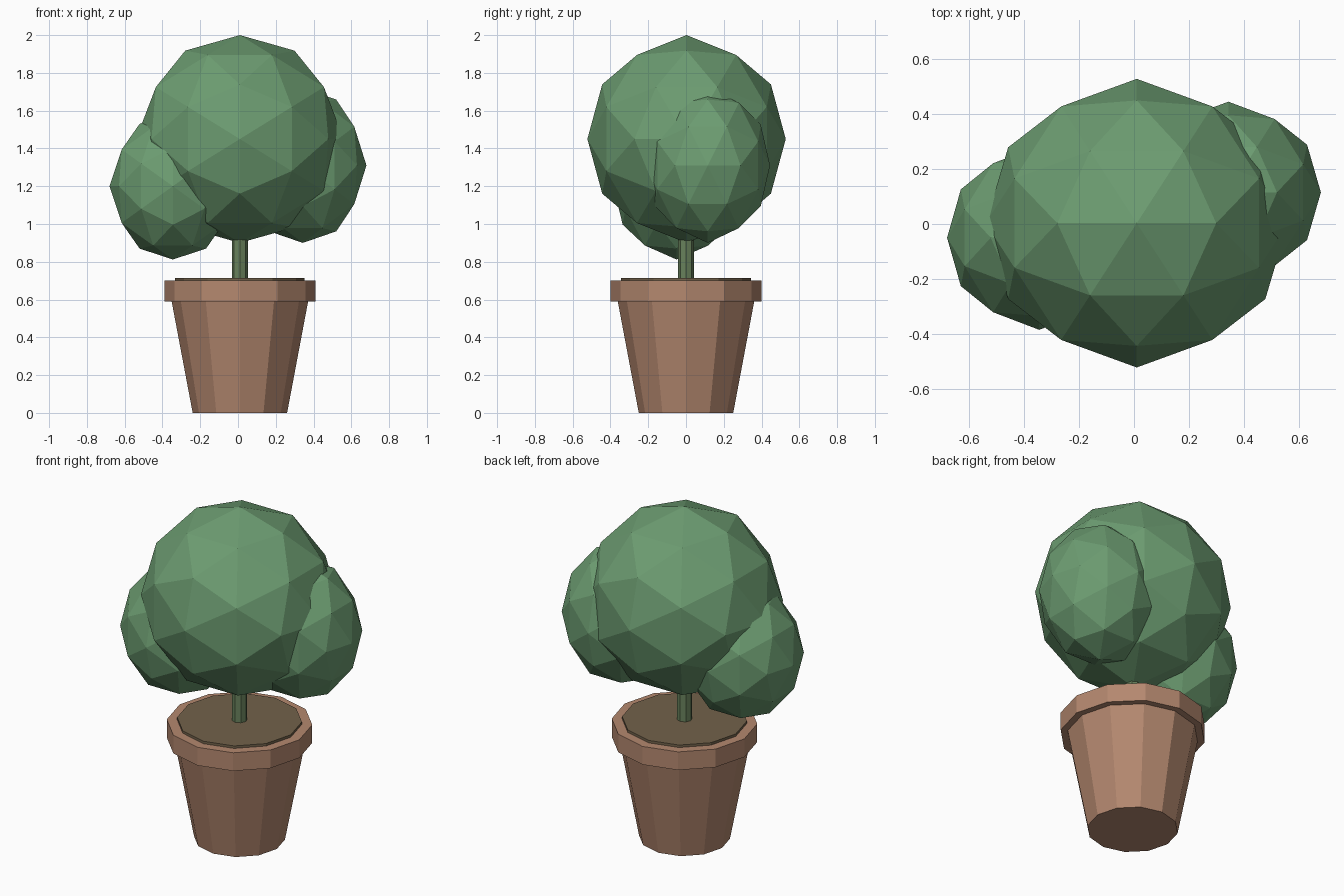
import bpy, bmesh, math
from itertools import combinations
from mathutils import Vector

if "Cube" in bpy.data.objects:
    bpy.data.objects.remove(bpy.data.objects["Cube"])

CX = 0.01  # pot and stem axis


def material(name, rgb):
    m = bpy.data.materials.new(name)
    m.diffuse_color = (*rgb, 1)
    m.use_nodes = True
    m.node_tree.nodes["Principled BSDF"].inputs["Base Color"].default_value = m.diffuse_color
    return m


leaf = material("leaf_green", (0.150, 0.332, 0.165))
bark = material("stem_green", (0.141, 0.223, 0.107))
clay = material("terracotta", (0.456, 0.246, 0.159))
earth = material("soil_brown", (0.170, 0.122, 0.070))


def finish(name, bm, mat, loc):
    bmesh.ops.recalc_face_normals(bm, faces=bm.faces)
    mesh = bpy.data.meshes.new(name)
    bm.to_mesh(mesh)
    bm.free()
    mesh.materials.append(mat)
    ob = bpy.data.objects.new(name, mesh)
    ob.location = loc
    bpy.context.collection.objects.link(ob)


def frustum(name, sides, r0, r1, z0, z1, mat):
    bm = bmesh.new()
    bmesh.ops.create_cone(bm, cap_ends=True, segments=sides,
                          radius1=r0, radius2=r1, depth=z1 - z0)
    finish(name, bm, mat, (CX, 0, (z0 + z1) / 2))


def foliage(name, loc, size):
    # once-subdivided icosahedron with its two-fold axes on x, y and z
    phi = (1 + math.sqrt(5)) / 2
    pts = []
    for a in (-1, 1):
        for b in (-phi, phi):
            pts += [Vector((0, b, a)), Vector((a, 0, b)), Vector((b, a, 0))]
    pts += [p + q for p, q in combinations(pts, 2) if (p - q).length < 2.1]
    bm = bmesh.new()
    for p in pts:
        p.normalize()
        bm.verts.new([c * s for c, s in zip(p, size)])
    bmesh.ops.convex_hull(bm, input=bm.verts)
    finish(name, bm, leaf, loc)


# Pot, rim, soil and stem
frustum("pot_body", 12, 0.25, 0.363, 0, 0.60, clay)
frustum("pot_rim", 12, 0.40, 0.40, 0.59, 0.70, clay)
frustum("soil", 12, 0.343, 0.343, 0.66, 0.715, earth)
frustum("stem", 8, 0.043, 0.043, 0.70, 1.10, bark)

# Three overlapping balls of foliage
foliage("main_foliage", (CX, 0.003, 1.45), (0.55, 0.525, 0.55))
foliage("right_foliage", (0.343, 0.115, 1.31), (0.337, 0.33, 0.41))
foliage("left_foliage", (-0.345, -0.05, 1.20), (0.335, 0.335, 0.388))
